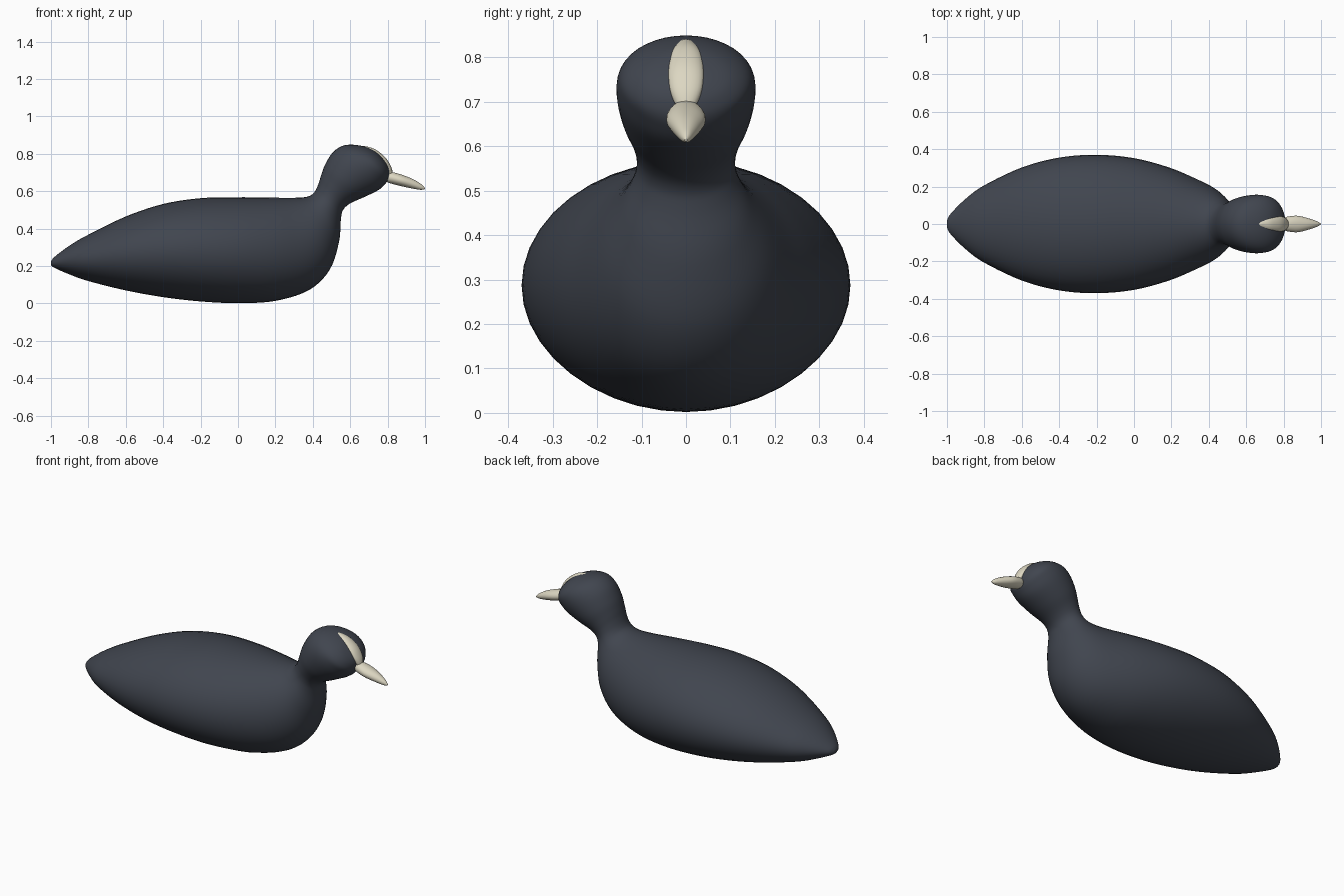
import bpy
import bmesh
from math import sin, cos, pi, radians
from mathutils import Vector

cube = bpy.data.objects.get("Cube")
if cube:
    bpy.data.objects.remove(cube, do_unlink=True)


def make_material(name, color, roughness=0.6):
    mat = bpy.data.materials.new(name)
    mat.use_nodes = True
    mat.diffuse_color = (*color, 1)
    shader = mat.node_tree.nodes["Principled BSDF"]
    shader.inputs["Base Color"].default_value = (*color, 1)
    shader.inputs["Roughness"].default_value = roughness
    return mat


slate = make_material("slate plumage", (0.052, 0.06, 0.078))
cream = make_material("cream bill", (0.72, 0.68, 0.54))
dark = make_material("dark eye", (0.03, 0.034, 0.045))


def smooth_rows(rows, steps):
    """Catmull-Rom interpolation of the section rows."""
    rows = [Vector(r) for r in rows]
    padded = [rows[0] * 2 - rows[1]] + rows + [rows[-1] * 2 - rows[-2]]
    result = []
    for a, b, c, d in zip(padded, padded[1:], padded[2:], padded[3:]):
        for i in range(steps):
            t = i / steps
            result.append(b + (c - a) * (t / 2)
                          + (a * 2 - b * 5 + c * 4 - d) * (t * t / 2)
                          + (b * 3 - a - c * 3 + d) * (t ** 3 / 2))
    return result + [rows[-1]]


def finish(bm, name, mat):
    bmesh.ops.recalc_face_normals(bm, faces=bm.faces)
    mesh = bpy.data.meshes.new(name)
    bm.to_mesh(mesh)
    bm.free()
    mesh.materials.append(mat)
    obj = bpy.data.objects.new(name, mesh)
    bpy.context.collection.objects.link(obj)
    bpy.ops.object.select_all(action="DESELECT")
    bpy.context.view_layer.objects.active = obj
    obj.select_set(True)
    bpy.ops.object.shade_smooth_by_angle(angle=radians(60))
    return obj


def loft(name, rows, mat, steps=5, sides=40):
    """Skin oval sections given as upper x, z, lower x, z and half width."""
    bm = bmesh.new()
    rings = []
    for ux, uz, lx, lz, width in smooth_rows(rows, steps):
        upper, lower = Vector((ux, 0, uz)), Vector((lx, 0, lz))
        mid, half = (upper + lower) / 2, (upper - lower) / 2
        side = Vector((0, max(width, 0.001), 0))
        angles = [2 * pi * i / sides for i in range(sides)]
        rings.append([bm.verts.new(mid + half * cos(a) + side * sin(a))
                      for a in angles])
    for r, s in zip(rings, rings[1:]):
        for i in range(sides):
            j = (i + 1) % sides
            bm.faces.new((r[i], r[j], s[j], s[i]))
    for end in (rings[0], rings[-1]):
        centre = bm.verts.new(sum((v.co for v in end), Vector()) / sides)
        for i in range(sides):
            bm.faces.new((end[i], end[(i + 1) % sides], centre))
    return finish(bm, name, mat)


# Body, neck and head as one skin, running from tail to brow
loft("body_and_head", [
    (-1, 0.225, -1, 0.205, 0.018),
    (-0.98, 0.25, -0.98, 0.19, 0.055),
    (-0.9, 0.31, -0.9, 0.155, 0.135),
    (-0.8, 0.368, -0.8, 0.12, 0.207),
    (-0.6, 0.465, -0.6, 0.07, 0.302),
    (-0.4, 0.532, -0.4, 0.034, 0.355),
    (-0.2, 0.563, -0.2, 0.011, 0.37),
    (0, 0.568, 0, 0.002, 0.352),
    (0.17, 0.566, 0.2, 0.014, 0.303),
    (0.29, 0.565, 0.38, 0.072, 0.24),
    (0.36, 0.569, 0.49, 0.18, 0.19),
    (0.395, 0.582, 0.54, 0.33, 0.145),
    (0.415, 0.605, 0.55, 0.45, 0.116),
    (0.432, 0.645, 0.562, 0.5, 0.111),
    (0.446, 0.69, 0.6, 0.535, 0.121),
    (0.468, 0.747, 0.675, 0.569, 0.142),
    (0.51, 0.811, 0.75, 0.606, 0.155),
    (0.57, 0.846, 0.787, 0.639, 0.155),
    (0.65, 0.845, 0.803, 0.664, 0.141),
    (0.72, 0.822, 0.809, 0.69, 0.104),
    (0.77, 0.782, 0.809, 0.712, 0.056),
    (0.798, 0.745, 0.804, 0.733, 0.01),
], slate)

# Pale shield curving down the forehead
loft("forehead_shield", [
    (0.668, 0.841, 0.667, 0.838, 0.006),
    (0.69, 0.839, 0.67, 0.815, 0.02),
    (0.735, 0.823, 0.71, 0.79, 0.035),
    (0.787, 0.782, 0.757, 0.758, 0.04),
    (0.817, 0.735, 0.782, 0.726, 0.037),
    (0.828, 0.695, 0.795, 0.693, 0.024),
    (0.825, 0.67, 0.81, 0.673, 0.006),
], cream, sides=24)

# Pointed bill, tilted slightly downward
loft("bill", [
    (0.79, 0.682, 0.79, 0.67, 0.008),
    (0.803, 0.701, 0.798, 0.65, 0.03),
    (0.83, 0.701, 0.82, 0.641, 0.04),
    (0.88, 0.687, 0.87, 0.628, 0.044),
    (0.935, 0.665, 0.925, 0.616, 0.031),
    (0.98, 0.638, 0.975, 0.608, 0.015),
    (1, 0.617, 0.998, 0.611, 0.003),
], cream, sides=24)

# Eyes, mirrored across the head
for label, side in (("left", 1), ("right", -1)):
    # the head points along +x, so its left is toward +y
    bm = bmesh.new()
    bmesh.ops.create_uvsphere(bm, u_segments=20, v_segments=12, radius=0.015)
    bmesh.ops.translate(bm, verts=bm.verts, vec=(0.69, side * 0.132, 0.757))
    finish(bm, label + "_eye", dark)
